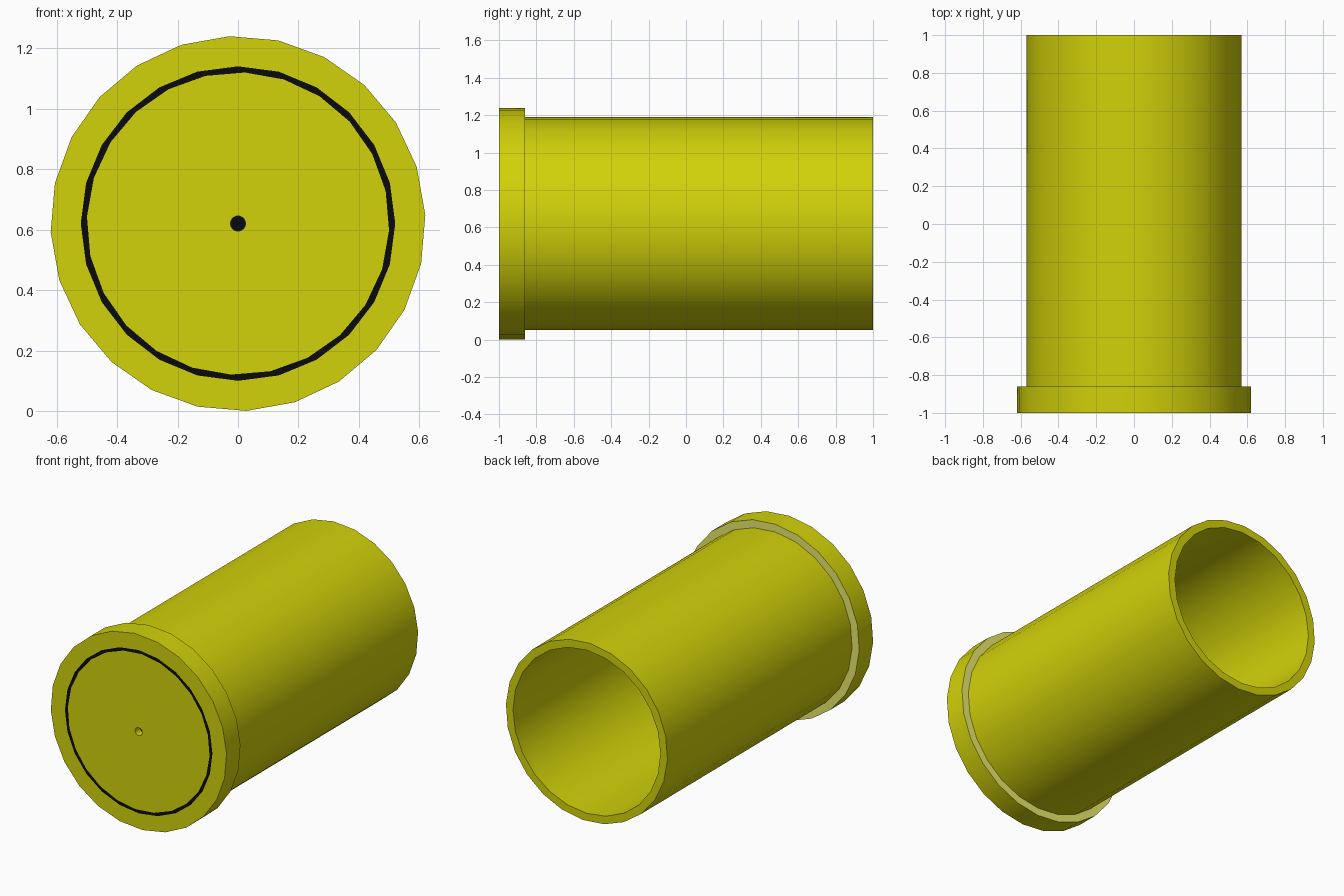
import bpy, bmesh
from math import sin, cos, radians, tau

if "Cube" in bpy.data.objects:
    bpy.data.objects.remove(bpy.data.objects["Cube"])

SIDES = 24
CENTRE_Z = 0.62


def material(name, rgb):
    m = bpy.data.materials.new(name)
    m.diffuse_color = (*rgb, 1)
    m.use_nodes = True
    m.node_tree.nodes["Principled BSDF"].inputs["Base Color"].default_value = m.diffuse_color
    return m


BRASS = material("brass_yellow", (0.64, 0.64, 0.003))
PALE = material("pale_yellow", (0.82, 0.82, 0.15))
BLACK = material("black", (0.003, 0.003, 0.003))


def lathe(name, rings, bands, cap=None):
    """Rings are (radius, y, twist in degrees); bands give one material per strip.
    cap = (ring index, material)."""
    mats = list(dict.fromkeys(bands + ([cap[1]] if cap else [])))
    bm = bmesh.new()
    loops = []
    for r, y, twist in rings:
        angles = [tau * i / SIDES + radians(twist) for i in range(SIDES)]
        loops.append([bm.verts.new((r * cos(a), y, CENTRE_Z + r * sin(a))) for a in angles])
    for a, b, mat in zip(loops, loops[1:], bands):
        for i in range(SIDES):
            j = (i + 1) % SIDES
            bm.faces.new((a[i], b[i], b[j], a[j])).material_index = mats.index(mat)
    if cap:
        loop = loops[cap[0]]
        face = bm.faces.new(loop if cap[0] == 0 else loop[::-1])
        face.material_index = mats.index(cap[1])
    me = bpy.data.meshes.new(name)
    bm.to_mesh(me)
    bm.free()
    for m in mats:
        me.materials.append(m)
    ob = bpy.data.objects.new(name, me)
    bpy.context.collection.objects.link(ob)
    bpy.ops.object.select_all(action='DESELECT')
    ob.select_set(True)
    bpy.context.view_layer.objects.active = ob
    bpy.ops.object.shade_smooth_by_angle(angle=radians(30))
    return ob


T = 2.6  # twist of the outer walls against the bore

# Hollow case: front rim, pale ledge behind it, tube, open end and blind bore
lathe("case",
      [(0.52, -1, 0), (0.62, -1, T), (0.62, -0.86, T), (0.57, -0.86, T),
       (0.57, 1, T), (0.52, 1, 0), (0.52, -0.86, 0)],
      [BRASS, BRASS, PALE, BRASS, BRASS, BRASS], cap=(6, BRASS))

# Black seal ring between rim and centre disc
lathe("seal_ring", [(0.50, -1, -T), (0.52, -1, 0)], [BLACK])

# Centre disc with a small dark-bottomed hole
lathe("centre_disc", [(0.025, -0.95, 0), (0.025, -1, 0), (0.50, -1, -T)],
      [BRASS, BRASS], cap=(0, BLACK))
